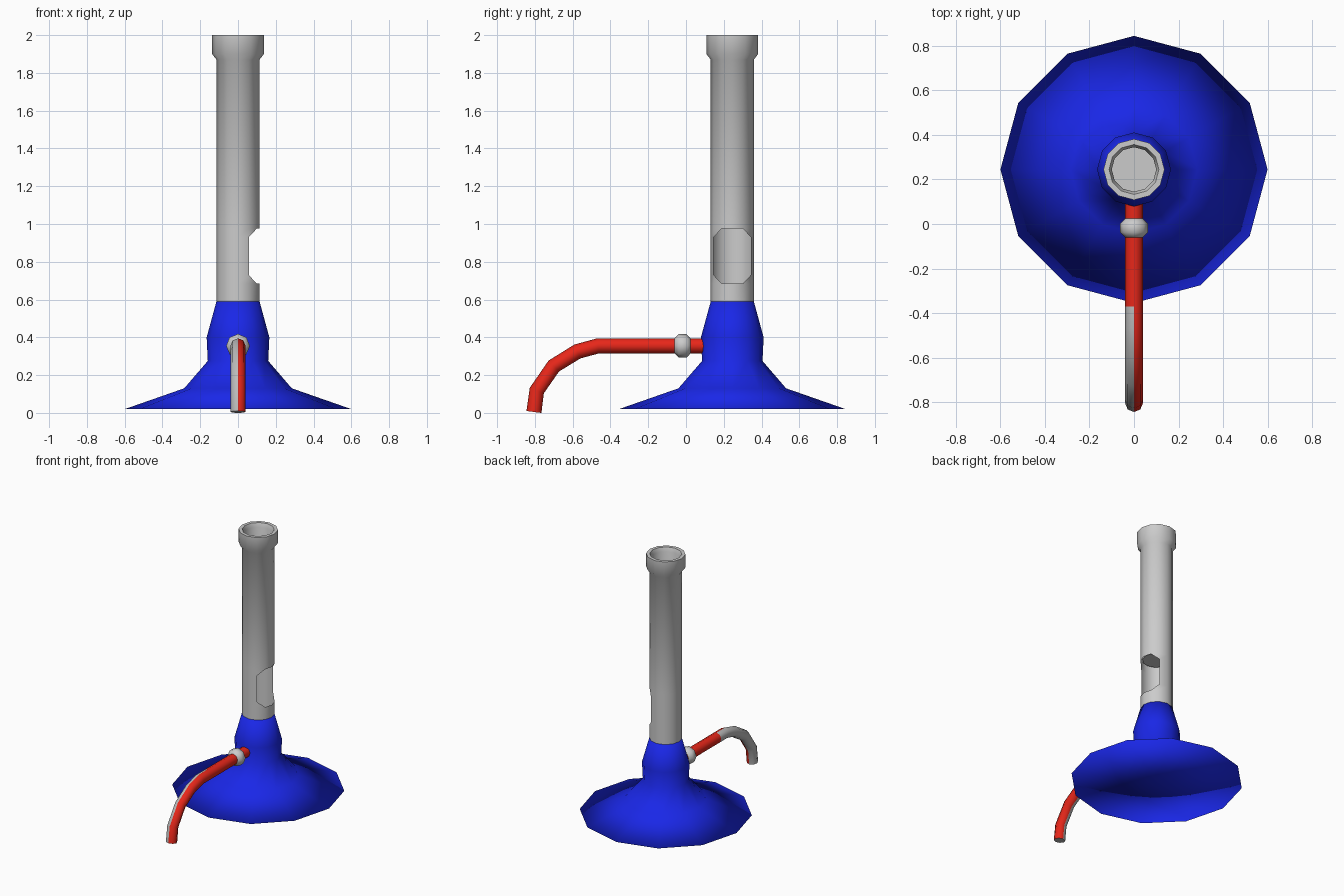
import bpy, bmesh, math
from mathutils import Vector

if "Cube" in bpy.data.objects:
    bpy.data.objects.remove(bpy.data.objects["Cube"])

CY = 0.245          # y position of the burner axis
X = Vector((1, 0, 0))


def material(name, color):
    m = bpy.data.materials.new(name)
    m.diffuse_color = color
    m.use_nodes = True
    m.node_tree.nodes["Principled BSDF"].inputs["Base Color"].default_value = m.diffuse_color
    return m


def skin(rings, cap_start=False, cap_end=False):
    """Bridge successive rings of points; a one-point ring is a pole."""
    bm = bmesh.new()
    vs = [[bm.verts.new(p) for p in ring] for ring in rings]
    for a, b in zip(vs, vs[1:]):
        n = max(len(a), len(b))
        for i in range(n):
            j = (i + 1) % n
            quad = [a[i % len(a)], a[j % len(a)], b[j % len(b)], b[i % len(b)]]
            bm.faces.new(list(dict.fromkeys(quad)))
    if cap_start:
        bm.faces.new(vs[0][::-1])
    if cap_end:
        bm.faces.new(vs[-1])
    return bm, vs


def ring(center, u, v, r, n):
    if r == 0:
        return [center]
    return [center + r * (math.cos(t) * u + math.sin(t) * v)
            for t in (2 * math.pi * i / n for i in range(n))]


def lathe_rings(profile, n=12):
    return [ring(Vector((0, CY, z)), X, Vector((0, 1, 0)), r, n) for r, z in profile]


def finish(bm, name, mats=(), sharp=None):
    bmesh.ops.recalc_face_normals(bm, faces=bm.faces)
    me = bpy.data.meshes.new(name)
    bm.to_mesh(me)
    bm.free()
    for m in mats:
        me.materials.append(m)
    for p in me.polygons:
        p.use_smooth = True
    if sharp:
        me.set_sharp_from_angle(angle=math.radians(sharp))
    ob = bpy.data.objects.new(name, me)
    bpy.context.collection.objects.link(ob)
    return ob


blue = material("blue", (0.01, 0.02, 0.8, 1))
red = material("red", (0.8, 0.02, 0.01, 1))
grey = material("grey", (0.5, 0.5, 0.5, 1))

# Flared base
bm, _ = skin(lathe_rings([(0, 0.02), (0.6, 0.02), (0.285, 0.13), (0.16, 0.275),
                          (0.166, 0.40), (0.114, 0.59), (0, 0.59)]))
finish(bm, "base", [blue])

# Barrel with collar and bore
bm, vs = skin(lathe_rings([(0.114, 0.59), (0.114, 0.685), (0.114, 0.73), (0.114, 0.93),
                           (0.114, 0.975), (0.114, 1.87), (0.137, 1.90), (0.137, 2.0),
                           (0.112, 2.0), (0.1, 1.97), (0.1, 0.985), (0, 0.985)]))
# Air hole: cut the corner faces diagonally, then remove the octagon
for near, far in ((2, 1), (3, 4)):
    for a, b in ((2, 1), (10, 11)):
        bmesh.ops.connect_verts(bm, verts=[vs[near][a], vs[far][b]])
hole = []
for f in bm.faces:
    c = f.calc_center_median()
    y, z = abs(c.y - CY), abs(c.z - 0.83)
    if c.x > 0.05 and y < 0.1 and z < 0.145 and y / 0.042 + z / 0.045 < 4.58:
        hole.append(f)
bmesh.ops.delete(bm, geom=hole, context='FACES')
finish(bm, "barrel", sharp=40)

# Gas hose, grey along one side of the bend
path = [Vector((0, y, z)) for y, z in
        ((0.1, 0.355), (-0.37, 0.355), (-0.465, 0.355), (-0.575, 0.325),
         (-0.70, 0.248), (-0.79, 0.118), (-0.805, 0.005))]
rings = []
for i, p in enumerate(path):
    d_in = (p - path[max(i - 1, 0)]).normalized()
    d_out = (path[min(i + 1, len(path) - 1)] - p).normalized()
    t = (d_in + d_out).normalized()
    rings.append(ring(p, X, X.cross(t), 0.04, 8))
bm, _ = skin(rings, True, True)
for f in bm.faces:
    c = f.calc_center_median()
    f.material_index = int(c.y < -0.37 and c.x < -0.001 or c.z < 0.02)
finish(bm, "hose", [red, grey], sharp=50)

# Hose connector
rings = [ring(Vector((0, -0.018 + dy, 0.355)), X, Vector((0, 0, 1)), r, 8)
         for dy, r in ((0.046, 0.036), (0.02, 0.063), (-0.02, 0.063), (-0.046, 0.036))]
bm, _ = skin(rings, True, True)
finish(bm, "connector", sharp=50)
